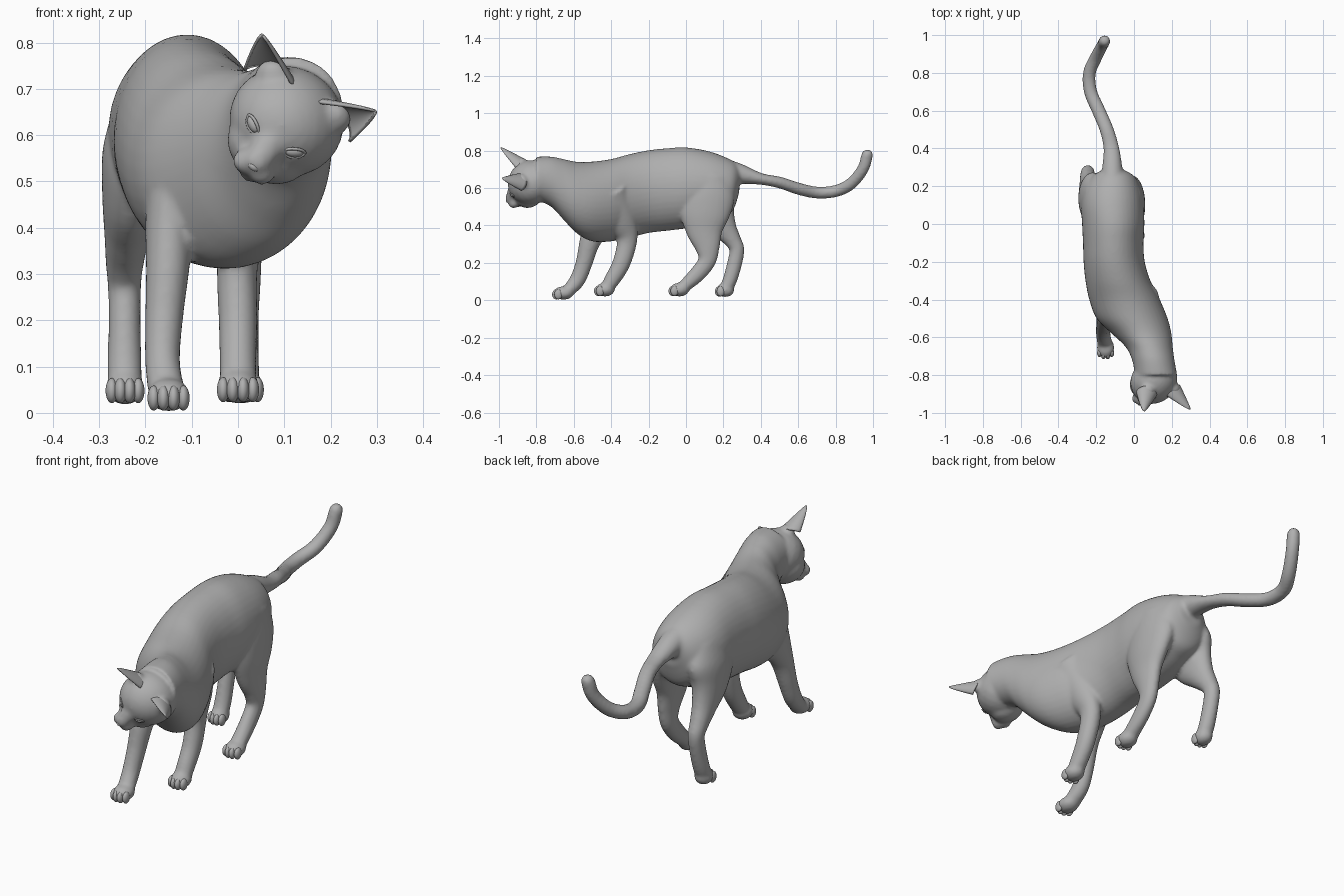
import bpy, bmesh, math
from mathutils import Vector, Matrix

if "Cube" in bpy.data.objects:
    bpy.data.objects.remove(bpy.data.objects["Cube"])

fur = bpy.data.materials.new("grey_fur")
fur.diffuse_color = (0.43, 0.43, 0.43, 1)
fur.use_nodes = True
fur.node_tree.nodes["Principled BSDF"].inputs["Base Color"].default_value = fur.diffuse_color


def finish(name, bm, smooth=True):
    me = bpy.data.meshes.new(name)
    bmesh.ops.recalc_face_normals(bm, faces=bm.faces)
    bm.to_mesh(me)
    bm.free()
    me.materials.append(fur)
    for p in me.polygons:
        p.use_smooth = smooth
    ob = bpy.data.objects.new(name, me)
    bpy.context.collection.objects.link(ob)
    return ob


def resample(pts, n=5):
    """Catmull-Rom interpolation of (x, y, z, width, depth) points."""
    pts = [Vector(p) for p in pts]
    out = []
    for i in range(len(pts) - 1):
        a, b, c, d = pts[max(i - 1, 0)], pts[i], pts[i + 1], pts[min(i + 2, len(pts) - 1)]
        for k in range(n):
            t = k / n
            out.append(0.5 * (2 * b + (c - a) * t + (2 * a - 5 * b + 4 * c - d) * t * t
                              + (3 * b - a - 3 * c + d) * t ** 3))
    return out + [pts[-1]]


def loft(bm, pts, upright=False, seg=28):
    """Elliptical tube; upright keeps every ring in the xz plane."""
    pts = resample(pts)
    rings = []
    for i, p in enumerate(pts):
        tan = (pts[min(i + 1, len(pts) - 1)] - pts[max(i - 1, 0)])
        tan = Vector((0, 1, 0)) if upright else Vector(tan[:3]).normalized()
        side = Vector((1, 0, 0))
        side = (side - tan * side.dot(tan)).normalized()
        up = tan.cross(side)
        ring = []
        for k in range(seg):
            a = 2 * math.pi * k / seg
            ring.append(bm.verts.new(Vector(p[:3]) + side * p[3] * math.cos(a) + up * p[4] * math.sin(a)))
        rings.append(ring)
    for r0, r1 in zip(rings, rings[1:]):
        for k in range(seg):
            j = (k + 1) % seg
            bm.faces.new((r0[k], r0[j], r1[j], r1[k]))
    bm.faces.new(rings[0])
    bm.faces.new(rings[-1])


def ball(bm, c, r, frame=Matrix.Identity(4)):
    bmesh.ops.create_uvsphere(bm, u_segments=24, v_segments=16, radius=1,
                              matrix=frame @ Matrix.Translation(c) @ Matrix.Diagonal((*r, 1)))


# Head frame: local x = cat's left, local y = face direction, local z = crown
R, F, U = Vector((.83, .03, -.56)), Vector((-.35, -.8, -.48)), Vector((.45, -.6, .66))
HEAD = Matrix((R, F, U)).transposed().to_4x4()
HEAD.translation = (.105, -.83, .63)

body = bmesh.new()

# Torso and neck: y, centre x, half width, top z, bottom z
torso = [(.285, -.11, .06, .715, .58), (.25, -.11, .115, .745, .48), (.18, -.115, .15, .778, .44),
         (.1, -.115, .165, .802, .41), (0, -.11, .165, .817, .385), (-.1, -.11, .16, .813, .372),
         (-.2, -.105, .162, .802, .36), (-.3, -.085, .172, .782, .335), (-.4, -.05, .187, .755, .315),
         (-.5, -.01, .188, .742, .315), (-.58, .04, .158, .74, .355), (-.65, .08, .125, .754, .425),
         (-.72, .102, .112, .768, .5), (-.8, .117, .112, .768, .535)]
loft(body, [(x, y, (t + b) / 2, w, (t - b) / 2) for y, x, w, t, b in torso], True, 40)

# Legs
loft(body, [(-.12, -.42, .57, .07, .11), (-.145, -.465, .43, .055, .085), (-.152, -.515, .31, .047, .056),
            (-.16, -.545, .2, .041, .045), (-.163, -.58, .11, .038, .042), (-.155, -.63, .05, .04, .034)])
loft(body, [(.07, -.42, .57, .07, .11), (.03, -.35, .43, .055, .085), (.0, -.315, .33, .045, .056),
            (0, -.345, .2, .042, .048), (0, -.395, .11, .04, .042), (0, -.425, .065, .04, .034)])
loft(body, [(-.03, .12, .66, .07, .12), (-.015, .11, .56, .072, .15), (0, .1, .46, .06, .135),
            (.005, .1, .37, .048, .1), (.01, .115, .28, .039, .066), (.01, .112, .21, .035, .048),
            (.01, .06, .14, .035, .043), (.01, -.01, .075, .037, .034)])
loft(body, [(-.195, .12, .66, .07, .12), (-.218, .13, .56, .075, .145), (-.232, .155, .47, .062, .115),
            (-.24, .205, .385, .049, .07), (-.245, .25, .32, .041, .046), (-.245, .272, .27, .036, .04),
            (-.245, .258, .19, .035, .04), (-.245, .235, .11, .037, .038), (-.244, .212, .06, .037, .036)])

# Tail
loft(body, [(-.115, .2, .69, .07, .07), (-.115, .29, .675, .055, .054), (-.12, .4, .649, .042, .031),
            (-.145, .5, .63, .037, .031), (-.187, .6, .597, .036, .032), (-.23, .7, .576, .035, .032),
            (-.236, .8, .584, .034, .032), (-.202, .88, .622, .033, .032), (-.168, .945, .7, .031, .031),
            (-.156, .968, .775, .03, .031), (-.156, .971, .797, .022, .022), (-.156, .972, .807, .008, .008)])

# Paw pads: centre and size
paws = {"right_front": ((-.15, -.655, .039), (.046, .055, .036)),
        "left_front": ((0, -.433, .057), (.046, .052, .037)),
        "left_hind": ((.011, -.035, .057), (.045, .052, .037)),
        "right_hind": ((-.244, .21, .055), (.041, .048, .038))}
for c, r in paws.values():
    ball(body, c, r)

# Skull, cheeks, bridge, muzzle and chin
ball(body, (0, 0, 0), (.125, .127, .115), HEAD)
ball(body, (0, .05, -.045), (.095, .085, .075), HEAD)
for i in range(6):
    t = i / 5
    ball(body, (0, .09 + .055 * t, .02 - .04 * t), (.04 - .008 * t, .035, .035 - .008 * t), HEAD)
for s in (-1, 1):
    ball(body, (s * .02, .143, -.043), (.03, .034, .027), HEAD)
    ball(body, (s * .078, -.005, .075), (.04, .032, .04), HEAD)
ball(body, (0, .13, -.068), (.028, .03, .022), HEAD)

cat = finish("body", body)
rm = cat.modifiers.new("blend", 'REMESH')
rm.mode, rm.voxel_size, rm.use_smooth_shade = 'VOXEL', .0085, True
sm = cat.modifiers.new("relax", 'SMOOTH')
sm.factor, sm.iterations = .5, 7

# Toes
for name, (c, r) in paws.items():
    bm = bmesh.new()
    for i, dx in enumerate((-.032, -.011, .011, .032)):
        fwd = .7 if i in (1, 2) else .5
        ball(bm, (c[0] + dx * r[0] / .046, c[1] - r[1] * fwd, c[2] - .007), (.0135, .022, .027))
    finish(name + "_toes", bm)

for s, label in ((-1, "right"), (1, "left")):
    # Ear: cupped triangular shell open to the front
    bm = bmesh.new()
    base, tip = Vector((s * .083, -.005, .082)), Vector((s * .147, .05, .193))
    nu, nv = 12, 10
    grid = []
    for j in range(nv + 1):
        v = j / nv
        w = .052 * (1 - v) ** .85 + .002
        row = []
        for i in range(nu + 1):
            a = math.pi * (i / nu - .5)
            p = base.lerp(tip, v) + Vector((w * math.sin(a), w * (.45 - .9 * math.cos(a)), 0))
            p += Vector((0, 0, -s * .35 * w * math.sin(a)))
            row.append(bm.verts.new(HEAD @ p))
        grid.append(row)
    for j in range(nv):
        for i in range(nu):
            bm.faces.new((grid[j][i], grid[j][i + 1], grid[j + 1][i + 1], grid[j + 1][i]))
    ear = finish(label + "_ear", bm)
    th = ear.modifiers.new("thickness", 'SOLIDIFY')
    th.thickness, th.offset = .006, 0

    # Eye: slanted almond eyeball with a raised lid rim
    tilt = HEAD @ Matrix.Translation((s * .053, .107, .022)) @ Matrix.Rotation(-s * .45, 4, 'Z') \
        @ Matrix.Rotation(-s * .3, 4, 'Y')
    bm = bmesh.new()
    ball(bm, (0, 0, 0), (.02, .011, .012), tilt)
    finish(label + "_eye", bm)
    bm = bmesh.new()
    n, m = 28, 8
    ring = []
    for i in range(n):
        a = 2 * math.pi * i / n
        d = Vector((math.cos(a), 0, math.sin(a)))
        c = Vector((.023 * d.x, .004 - .004 * d.x ** 2, .013 * d.z * abs(d.z) ** .3))
        ring.append([bm.verts.new(tilt @ (c + .0035 * (d * math.cos(b) + Vector((0, math.sin(b), 0)))))
                     for b in (2 * math.pi * k / m for k in range(m))])
    for i in range(n):
        for k in range(m):
            q, l = (i + 1) % n, (k + 1) % m
            bm.faces.new((ring[i][k], ring[q][k], ring[q][l], ring[i][l]))
    finish(label + "_eyelid", bm)

# Nose
bm = bmesh.new()
ball(bm, (0, .17, -.024), (.014, .011, .009), HEAD)
finish("nose", bm)
